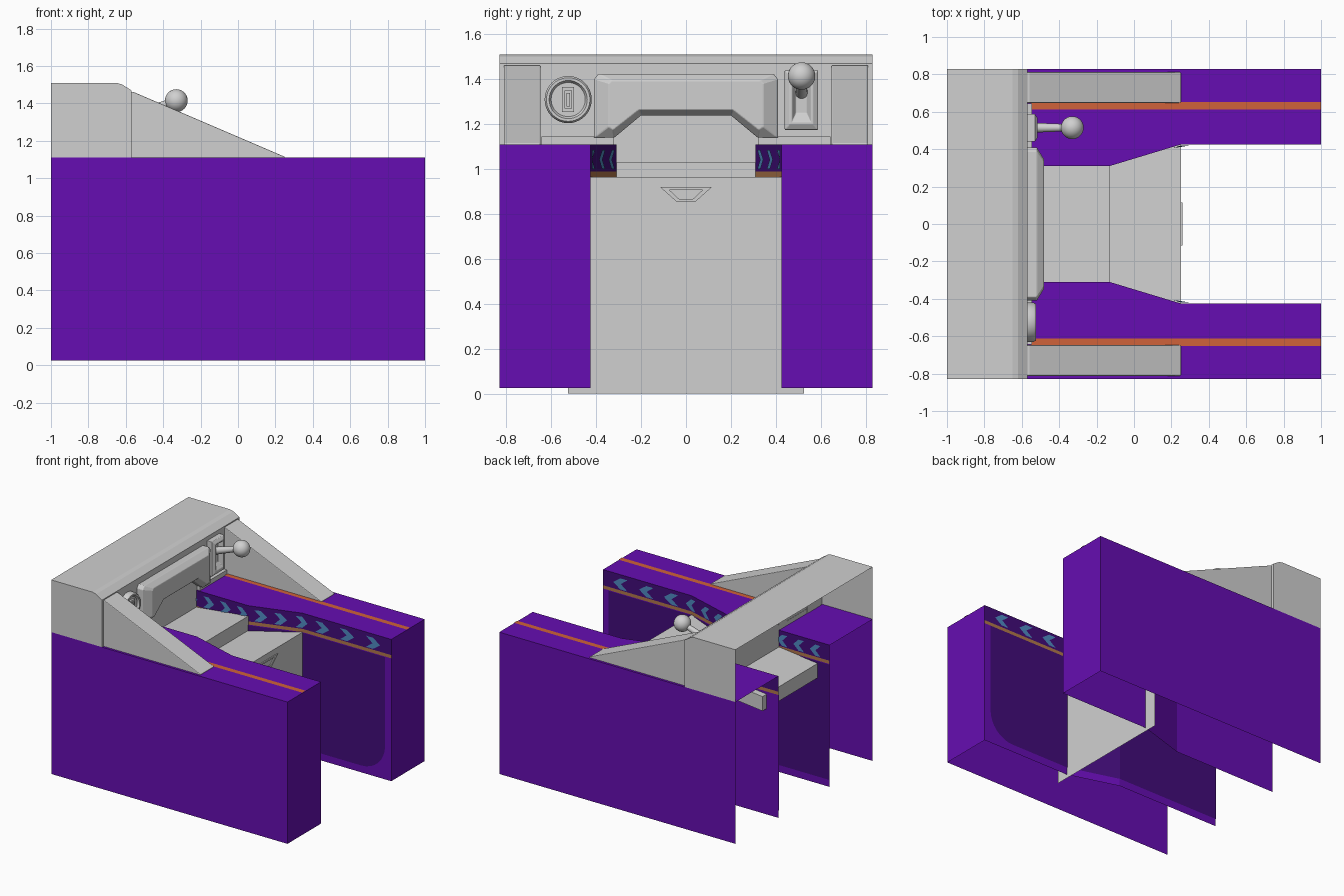
import bpy, bmesh, math
from mathutils import Vector

if "Cube" in bpy.data.objects:
    bpy.data.objects.remove(bpy.data.objects["Cube"])


def mat(name, rgb):
    m = bpy.data.materials.new(name)
    lin = [((c / 255 + 0.055) / 1.055) ** 2.4 if c > 10 else c / 255 / 12.92 for c in rgb]
    m.diffuse_color = (*lin, 1)
    m.use_nodes = True
    m.node_tree.nodes["Principled BSDF"].inputs["Base Color"].default_value = m.diffuse_color
    return m


PURPLE = mat("purple", (102, 13, 178))
DARK = mat("dark purple", (66, 12, 122))
GREY = mat("light grey", (208, 208, 208))
ORANGE = mat("orange", (208, 98, 58))
TAN = mat("tan", (178, 120, 75))
BLUE = mat("blue", (80, 140, 195))


def make(name, verts, faces, mats, idx=None, mirror=False, recalc=False, bevel=0):
    me = bpy.data.meshes.new(name)
    me.from_pydata([tuple(v) for v in verts], [], faces)
    for m in mats:
        me.materials.append(m)
    if idx:
        for p, i in zip(me.polygons, idx):
            p.material_index = i
    if recalc:
        bm = bmesh.new()
        bm.from_mesh(me)
        bmesh.ops.recalc_face_normals(bm, faces=bm.faces)
        bm.to_mesh(me)
        bm.free()
    ob = bpy.data.objects.new(name, me)
    bpy.context.collection.objects.link(ob)
    if bevel:
        b = ob.modifiers.new("bevel", "BEVEL")
        b.width, b.segments = bevel, 2
    if mirror:
        m = ob.modifiers.new("mirror", "MIRROR")
        m.use_axis = (False, True, False)
        m.use_mirror_merge = False
    return ob


def loft(name, rings, cap0=True, cap1=True, **kw):
    """Skin a list of equal-sized closed rings."""
    n = len(rings[0])
    verts = [v for r in rings for v in r]
    faces = [(k * n + i, k * n + (i + 1) % n, (k + 1) * n + (i + 1) % n, (k + 1) * n + i)
             for k in range(len(rings) - 1) for i in range(n)]
    if cap0:
        faces.append(tuple(range(n))[::-1])
    if cap1:
        faces.append(tuple(range((len(rings) - 1) * n, len(rings) * n)))
    return make(name, verts, faces, [GREY], recalc=True, **kw)


def facing(x, pts):
    return [(x, y, z) for y, z in pts]


def rect(y0, y1, z0, z1):
    return [(y0, z0), (y1, z0), (y1, z1), (y0, z1)]


def smooth(ob):
    bpy.ops.object.select_all(action="DESELECT")
    ob.select_set(True)
    bpy.context.view_layer.objects.active = ob
    bpy.ops.object.shade_smooth_by_angle(angle=math.radians(40))


# Side blocks: open at the back and bottom, inner wall split in colour bands
path = [(-1, .31), (-.13, .31), (.25, .425), (1, .425), (1, .83), (-1, .83)]
levels = [.025, .965, .99, 1.11]
n = len(path)
verts = [(x, y, z) for z in levels for x, y in path]
faces, idx = [], []
for k in range(3):
    for i in range(n - 1):
        faces.append((k * n + i, k * n + i + 1, (k + 1) * n + i + 1, (k + 1) * n + i))
        idx.append((0, 1, 2)[k] if i < 3 else 0)
faces.append(tuple(range(3 * n, 4 * n)))
idx.append(0)
make("side_block", verts, faces, [PURPLE, TAN, DARK], idx, mirror=True)


def wall(x, z, off=.004):
    """Point just in front of the inner side wall."""
    t = min(max((x + .13) / .38, 0), 1)
    return (x, .31 + .115 * t - off, z)


# Dark rounded panel on the inner wall
corner = [(.75 + .2 * math.sin(a), .28 - .2 * math.cos(a))
          for a in [math.pi / 2 * i / 8 for i in range(9)]]
front = [(.25, .08)] + corner + [(.95, .962), (.25, .962)]
verts = [wall(*p) for p in front]
m = len(verts)
verts += [wall(x, z) for x in (-.13, -1) for z in (.08, .962)]
make("inner_wall_panel", verts,
     [tuple(range(m)), (m, 0, m - 1, m + 1), (m + 2, m, m + 1, m + 3)], [DARK], mirror=True)

# Blue chevrons along the inner wall
verts, faces = [], []
shape = [(-.06, 1.085), (.0, 1.085), (.06, 1.042), (.0, 1.0), (-.06, 1.0), (-.005, 1.042)]
spots = [.85, .63, .42, .25, .1, -.04, -.18, -.32, -.46, -.6, -.74, -.88]
for c in spots:
    s = 1 if c > .3 else .75
    b = len(verts)
    verts += [wall(c + dx * s, z, .006) for dx, z in shape]
    faces += [(b, b + 5, b + 2, b + 1), (b + 5, b + 4, b + 3, b + 2)]
make("wall_chevrons", verts, faces, [BLUE], mirror=True)

# Orange stripe on top of each block
make("top_stripe", [(-.55, .612, 1.114), (1, .612, 1.114), (1, .652, 1.114), (-.55, .652, 1.114)],
     [(0, 1, 2, 3)], [ORANGE], mirror=True)

# Console cover: shell open at back and bottom
prof = [(-1, 1.11), (-1, 1.51), (-.65, 1.51), (-.62, 1.502), (-.57, 1.47), (-.57, 1.11)]
k = len(prof)
verts = [(x, y, z) for y in (-.83, .83) for x, z in prof]
faces = [(i, i + k, i + k + 1, i + 1)[::-1] for i in range(1, k - 1)]
faces += [tuple(range(k))[::-1], tuple(range(k, 2 * k))]
make("console_cover", verts, faces, [GREY], recalc=True)

# Plate closing the console below, down to the tread
make("console_lower_plate", facing(-.57, rect(-.31, .31, .95, 1.11)), [(0, 1, 2, 3)], [GREY])

# Sloping side wedges
wedge = [(-.575, 1.105), (.25, 1.105), (.25, 1.115), (-.56, 1.462), (-.575, 1.462)]
loft("side_wedge", [[(x, y, z) for x, z in wedge] for y in (.648, .812)], mirror=True, bevel=.006)

# Raised central console panel with a notch at the bottom
outer = [(-.32, 1.14), (-.2, 1.24), (.2, 1.24), (.32, 1.14),
         (.41, 1.14), (.41, 1.4), (.39, 1.425), (-.39, 1.425), (-.41, 1.4), (-.41, 1.14)]
inner = [(-.325, 1.175), (-.21, 1.265), (.21, 1.265), (.325, 1.175),
         (.345, 1.19), (.345, 1.38), (.33, 1.395), (-.33, 1.395), (-.345, 1.38), (-.345, 1.19)]
loft("console_panel", [facing(-.572, outer), facing(-.52, outer), facing(-.48, inner)], bevel=.004)

# Trim along the console foot
loft("console_foot", [facing(-.572, rect(.32, .645, 1.105, 1.145)),
                      facing(-.545, rect(.32, .645, 1.105, 1.145))], mirror=True)


# Dial with recessed face and slotted key
def circle(r, x):
    return [(x, -.525 + r * math.cos(a), 1.31 + r * math.sin(a))
            for a in [2 * math.pi * i / 40 for i in range(40)]]


smooth(loft("dial", [circle(.105, -.572), circle(.105, -.535), circle(.097, -.525),
                     circle(.085, -.525), circle(.076, -.54)], cap0=False))
loft("dial_slot", [facing(-.542, rect(-.552, -.498, 1.255, 1.365)),
                   facing(-.525, rect(-.552, -.498, 1.255, 1.365)),
                   facing(-.525, rect(-.54, -.51, 1.27, 1.35)),
                   facing(-.538, rect(-.54, -.51, 1.27, 1.35))])
loft("dial_key", [facing(-.54, rect(-.532, -.518, 1.28, 1.34)),
                  facing(-.524, rect(-.532, -.518, 1.28, 1.34))])

# Lever base with slot
loft("lever_base", [facing(-.572, rect(.44, .588, 1.175, 1.44)),
                    facing(-.53, rect(.44, .588, 1.175, 1.44)),
                    facing(-.515, rect(.462, .566, 1.2, 1.42)),
                    facing(-.515, rect(.472, .556, 1.21, 1.41)),
                    facing(-.545, rect(.49, .538, 1.25, 1.39))], bevel=.003)

# Lever arm and ball knob
a, b = Vector((-.55, .515, 1.34)), Vector((-.33, .515, 1.415))
bpy.ops.mesh.primitive_cone_add(vertices=20, radius1=.027, radius2=.018, depth=(b - a).length,
                                location=(a + b) / 2,
                                rotation=(b - a).to_track_quat("Z", "Y").to_euler())
arm = bpy.context.object
arm.name = "lever_arm"
bpy.ops.mesh.primitive_uv_sphere_add(segments=28, ring_count=16, radius=.061, location=b)
knob = bpy.context.object
knob.name = "lever_knob"
for ob in (arm, knob):
    ob.data.materials.append(GREY)
    smooth(ob)


# Sloping treads between the blocks
def tread(name, x0, z0, x1, z1, w, t):
    loft(name, [[(x0, y, z0 - t), (x1, y, z1 - t), (x1, y, z1), (x0, y, z0)] for y in (-w, w)])


tread("upper_tread", -.9, .945, -.13, 1.03, .36, .11)
tread("lower_tread", -.14, .918, .25, .965, .425, .01)

# Front plate with a pull handle
make("front_plate", facing(.25, rect(-.525, .525, 0, .965)), [(0, 1, 2, 3)], [GREY])
big = [(-.115, .92), (-.04, .853), (.04, .853), (.115, .92)]
small = [(-.075, .908), (-.032, .868), (.032, .868), (.075, .908)]
loft("pull_handle", [facing(.25, big), facing(.258, big), facing(.258, small), facing(.251, small)],
     cap0=False)
